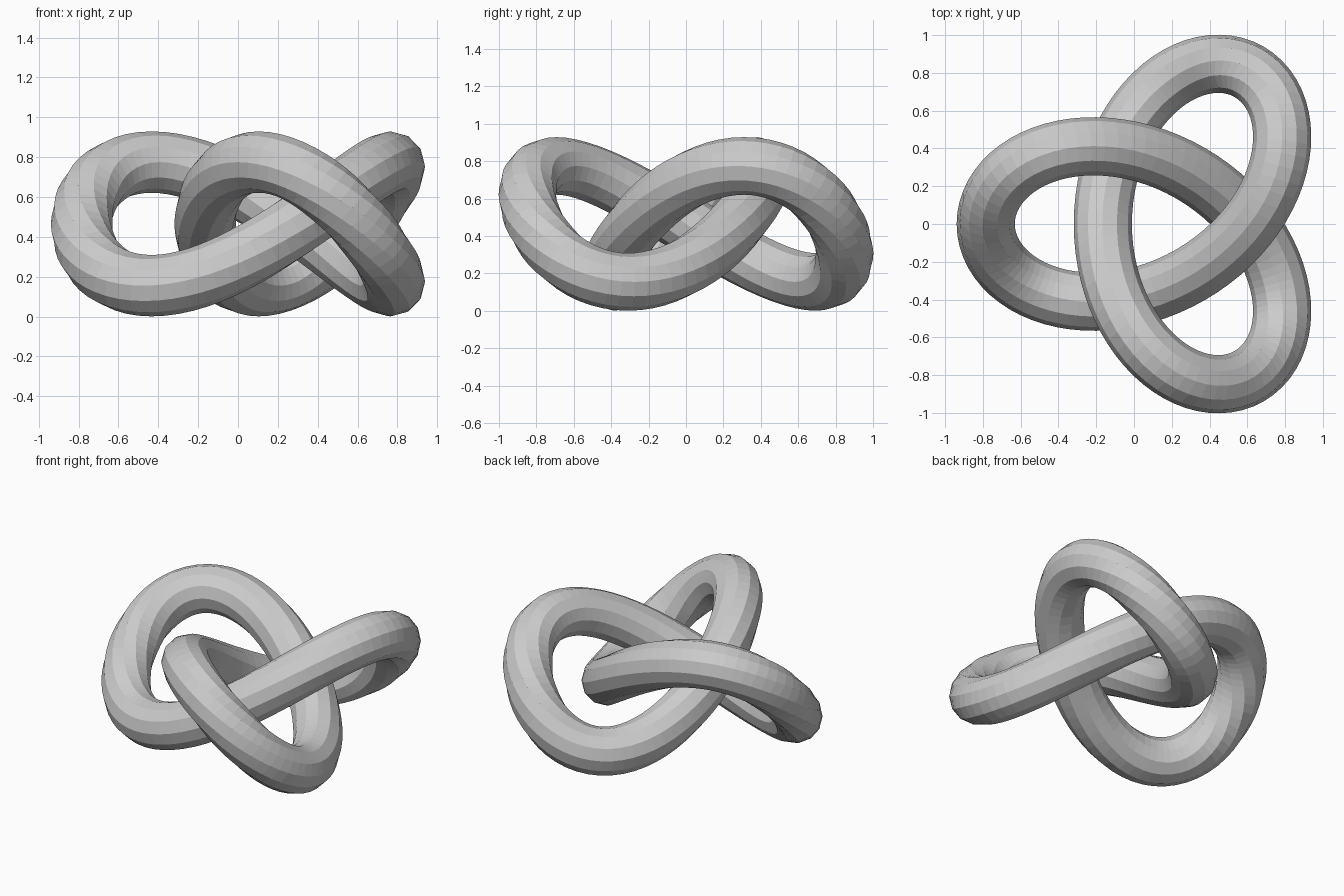
import bpy
import bmesh
from math import sin, cos, tau
from mathutils import Vector

default = bpy.data.objects.get("Cube")
if default:
    bpy.data.objects.remove(default, do_unlink=True)

SCALE = 0.31       # size of the knot path
RADIUS = 0.154     # tube radius
RINGS = 144        # steps along the path
SIDES = 12         # sides around the tube
CENTRE = Vector((0.145, 0, 0.465))


def path(t):
    """Trefoil centre line."""
    return CENTRE + SCALE * Vector((-2 * cos(2 * t) - cos(t),
                                    2 * sin(2 * t) - sin(t),
                                    sin(3 * t)))


# Grey material
grey = bpy.data.materials.new("light_grey")
grey.use_nodes = True
colour = (0.6, 0.6, 0.6, 1)
grey.diffuse_color = colour
grey.node_tree.nodes["Principled BSDF"].inputs["Base Color"].default_value = colour

# Sweep a round section along the closed path
bm = bmesh.new()
rings = []
for i in range(RINGS):
    t = tau * i / RINGS
    tangent = (path(t + 0.001) - path(t - 0.001)).normalized()
    side = tangent.cross(Vector((0, 0, 1))).normalized()
    up = side.cross(tangent)
    rings.append([bm.verts.new(path(t) + RADIUS * (cos(a) * side + sin(a) * up))
                  for a in (tau * j / SIDES for j in range(SIDES))])

# Join neighbouring rings, the last one back to the first
for i in range(RINGS):
    a, b = rings[i], rings[(i + 1) % RINGS]
    for j in range(SIDES):
        k = (j + 1) % SIDES
        bm.faces.new((a[j], a[k], b[k], b[j]))
bmesh.ops.recalc_face_normals(bm, faces=bm.faces)

mesh = bpy.data.meshes.new("trefoil_knot")
bm.to_mesh(mesh)
bm.free()
mesh.materials.append(grey)
knot = bpy.data.objects.new("trefoil_knot", mesh)
bpy.context.collection.objects.link(knot)
